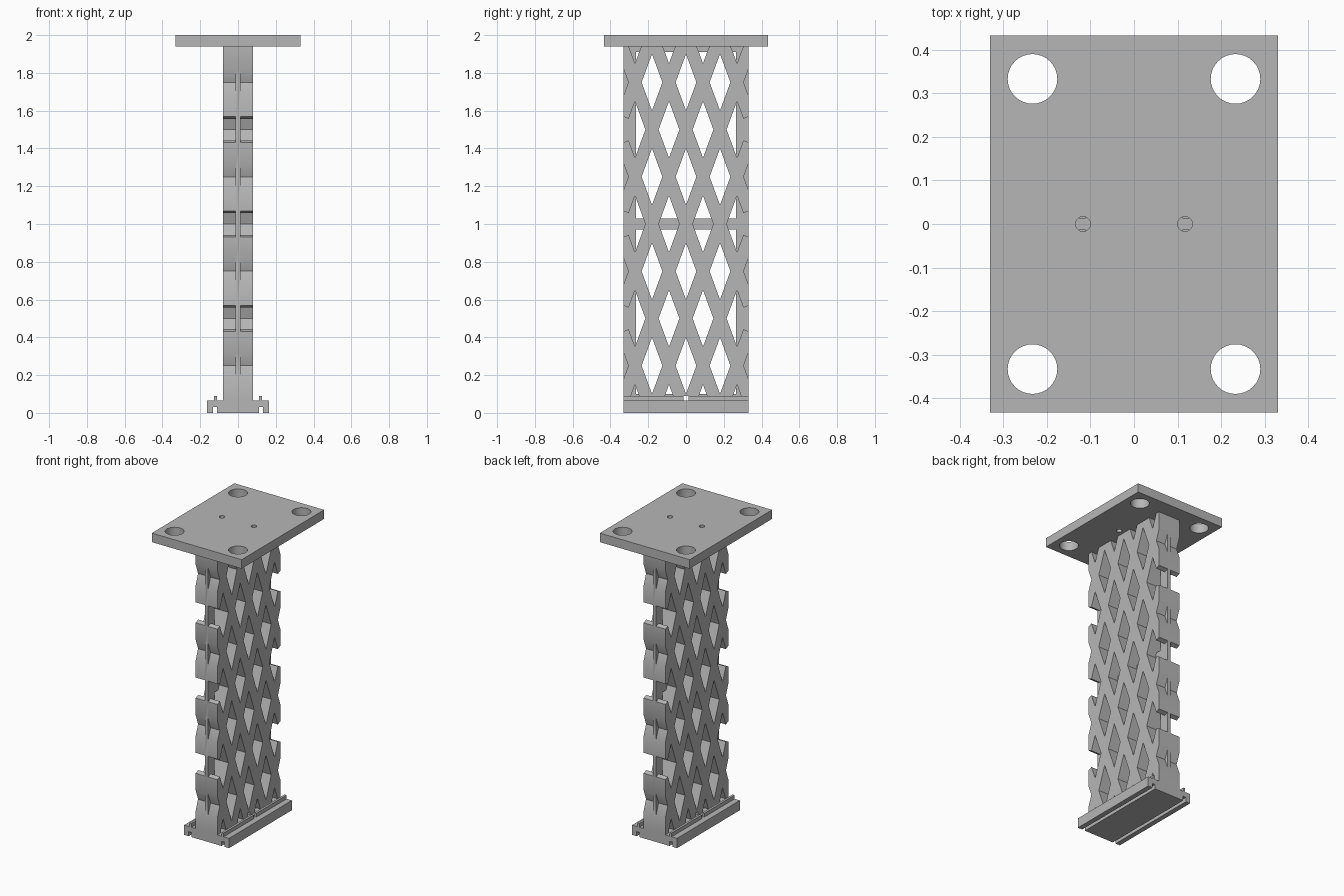
import bpy
import math

cube = bpy.data.objects.get("Cube")
if cube:
    bpy.data.objects.remove(cube, do_unlink=True)

grey = bpy.data.materials.new("light_grey")
grey.use_nodes = True
grey.diffuse_color = (0.47, 0.47, 0.47, 1)
bsdf = next(n for n in grey.node_tree.nodes if n.type == 'BSDF_PRINCIPLED')
bsdf.inputs["Base Color"].default_value = grey.diffuse_color


def make(name, verts, faces):
    mesh = bpy.data.meshes.new(name)
    mesh.from_pydata(verts, [], faces)
    mesh.materials.append(grey)
    obj = bpy.data.objects.new(name, mesh)
    bpy.context.scene.collection.objects.link(obj)
    return obj


def prisms(name, outlines, axis, lo, hi):
    """Extrude flat outlines along an axis into one object."""
    verts, faces = [], []
    for pts in outlines:
        # every outline is made counter-clockwise
        n, s = len(pts), len(verts)
        area = sum(pts[i - 1][0] * pts[i][1] - pts[i][0] * pts[i - 1][1] for i in range(n))
        if area < 0:
            pts = pts[::-1]
        for h in (lo, hi):
            for a, b in pts:
                verts.append({'x': (h, a, b), 'y': (b, h, a), 'z': (a, b, h)}[axis])
        faces.append([s + i for i in reversed(range(n))])
        faces.append([s + n + i for i in range(n)])
        for i in range(n):
            j = (i + 1) % n
            faces.append((s + i, s + j, s + n + j, s + n + i))
    return make(name, verts, faces)


def box(name, x, y, z):
    return prisms(name, [[(x[0], y[0]), (x[1], y[0]), (x[1], y[1]), (x[0], y[1])]], 'z', *z)


def carve(obj, tool):
    """Subtract tool from obj and throw the tool away."""
    tool.hide_render = True
    mod = obj.modifiers.new("carve", 'BOOLEAN')
    mod.operation, mod.solver, mod.object = 'DIFFERENCE', 'EXACT', tool
    deps = bpy.context.evaluated_depsgraph_get()
    mesh = bpy.data.meshes.new_from_object(obj.evaluated_get(deps))
    obj.modifiers.clear()
    obj.data = mesh
    bpy.data.objects.remove(tool, do_unlink=True)


def circle(cx, cy, r, n=32):
    return [(cx + r * math.cos(2 * math.pi * i / n), cy + r * math.sin(2 * math.pi * i / n))
            for i in range(n)]


FLANGE, TOP, HALF = 0.065, 1.94, 0.33

# Top plate with four large and two small holes
plate = box("top_plate", (-HALF, HALF), (-0.433, 0.433), (TOP, 2))
holes = [circle(sx * 0.233, sy * 0.333, 0.057) for sx in (-1, 1) for sy in (-1, 1)]
holes += [circle(sx * 0.117, 0, 0.017) for sx in (-1, 1)]
carve(plate, prisms("hole_cutter", holes, 'z', 1.8, 2.2))

# Lattice openings: staggered rows of diamonds, the outermost open to the edge
W, H = 0.055, 0.15
openings = []
for row in range(9):
    zc = row * 0.25
    columns = (-0.36, -0.18, 0, 0.18, 0.36) if row % 2 else (-0.27, -0.09, 0.09, 0.27)
    for yc in columns:
        outline = [(yc - W, zc), (yc, zc - H), (yc + W, zc), (yc, zc + H)]
        if abs(yc) == 0.27 and 0 < row < 8:
            s = math.copysign(1, yc)
            outline = [(yc - s * W, zc), (yc, zc - H), (s * 0.304, zc - 0.057),
                       (s * 0.36, zc - 0.081), (s * 0.36, zc + 0.081),
                       (s * 0.304, zc + 0.057), (yc, zc + H)]
        openings.append(outline)
cutter = prisms("lattice_cutter", openings, 'x', -0.2, 0.2)

# Thin inner frame left standing inside the openings
T = 0.012
for y, z in [((-0.5, -0.265), (-0.3, 2.3)), ((0.265, 0.5), (-0.3, 2.3)),
             ((-0.6, 0.6), (1.91, 2.4)), ((-0.6, 0.6), (0.97, 1.03)),
             ((-0.6, 0.6), (-0.4, 0.1))]:
    carve(cutter, box("frame_bar", (-T, T), y, z))

# Upright lattice web, with a small drain slot at its foot
web = box("lattice_web", (-0.08, 0.08), (-HALF, HALF), (FLANGE, TOP))
carve(web, cutter)
carve(web, box("slot_cutter", (-0.2, 0.2), (-0.013, 0.013), (0.03, 0.09)))

# Base flange with two grooves underneath
half = [(0.11, 0), (0.11, 0.03), (0.132, 0.03), (0.132, 0), (0.165, 0), (0.165, FLANGE)]
profile = half + [(-x, z) for x, z in reversed(half)]
base = prisms("base_flange", [[(z, x) for x, z in profile]], 'y', -HALF, HALF)

# Raised lips on the flange, split in the middle
for sx, side in ((1, "left"), (-1, "right")):
    for sy, end in ((1, "back"), (-1, "front")):
        box(f"{side}_{end}_lip", sorted((sx * 0.111, sx * 0.126)),
            sorted((sy * 0.013, sy * HALF)), (FLANGE, 0.09))

# Smooth the round holes and the softly bent web edges
for obj in bpy.context.scene.objects:
    obj.select_set(obj in (plate, web))
bpy.context.view_layer.objects.active = web
bpy.ops.object.shade_smooth_by_angle(angle=math.radians(30))
